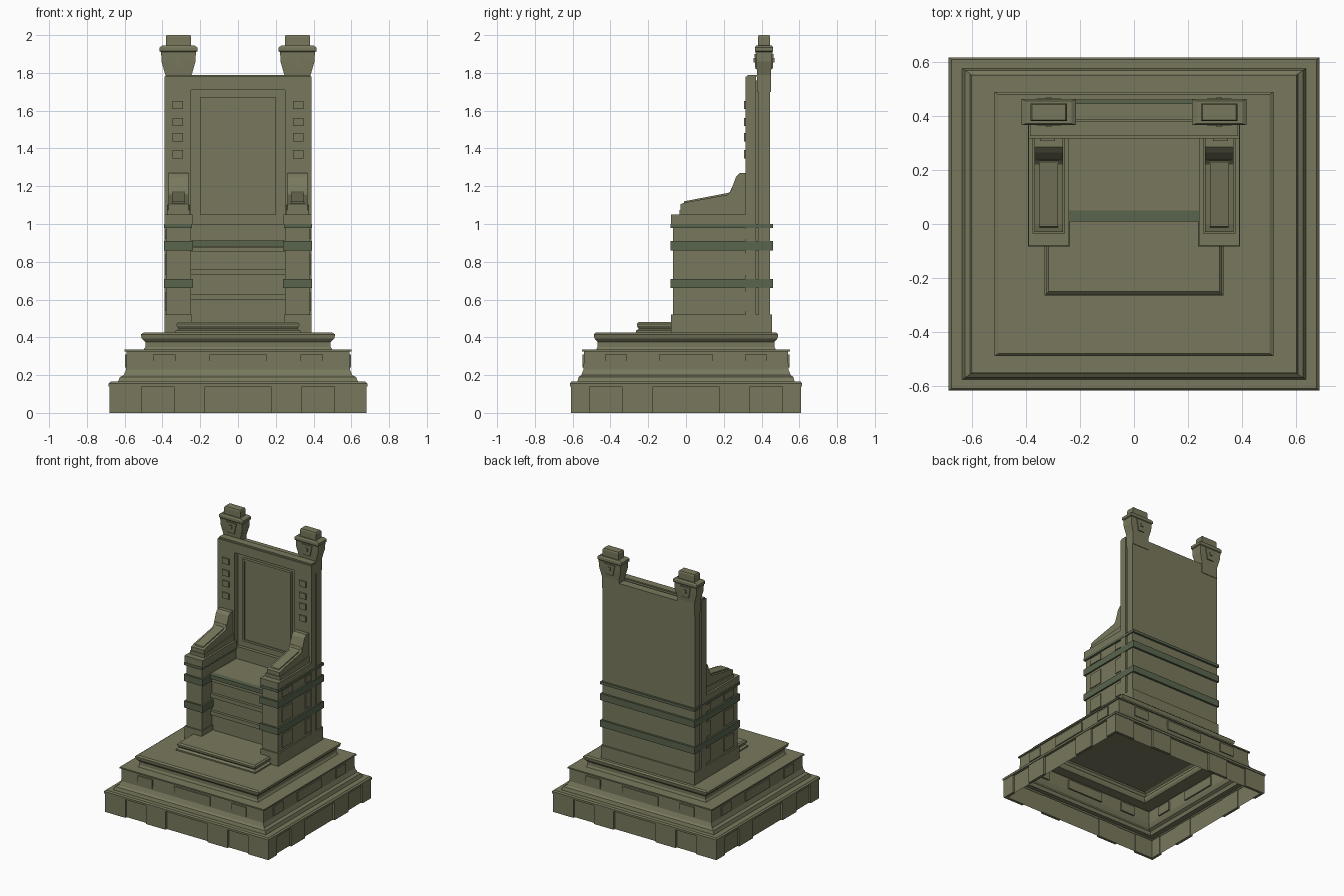
import bpy, bmesh

def material(name, rgb):
    m = bpy.data.materials.new(name)
    m.diffuse_color = (*rgb, 1)
    return m

STONE = material("olive_stone", (0.19, 0.19, 0.11))
BAND = material("green_band", (0.10, 0.13, 0.075))

def finish(name, bm, mat=STONE):
    bmesh.ops.recalc_face_normals(bm, faces=bm.faces)
    me = bpy.data.meshes.new(name)
    bm.to_mesh(me)
    bm.free()
    me.materials.append(mat)
    ob = bpy.data.objects.new(name, me)
    bpy.context.collection.objects.link(ob)
    return ob

def add_rings(bm, rings, cx=0, cy=0, bottom=True):
    """Stack rectangles (half x, half y, z) into one stepped solid."""
    prev = None
    for hx, hy, z in rings:
        cur = [bm.verts.new((cx + sx * hx, cy + sy * hy, z))
               for sx, sy in ((-1, -1), (1, -1), (1, 1), (-1, 1))]
        if prev:
            for i in range(4):
                j = (i + 1) % 4
                bm.faces.new((prev[i], prev[j], cur[j], cur[i]))
        elif bottom:
            bm.faces.new(cur[::-1])
        prev = cur
    bm.faces.new(prev)

def stack(name, rings, cx=0, cy=0, bottom=True):
    bm = bmesh.new()
    add_rings(bm, rings, cx, cy, bottom)
    return finish(name, bm)

def boxes(name, items, mat=STONE, mirror=False):
    """Boxes given as (x0, x1, y0, y1, z0, z1), optionally mirrored in x."""
    bm = bmesh.new()
    for x0, x1, y0, y1, z0, z1 in items:
        for s in ((1, -1) if mirror else (1,)):
            add_rings(bm, [((x1 - x0) / 2, (y1 - y0) / 2, z) for z in (z0, z1)],
                      s * (x0 + x1) / 2, (y0 + y1) / 2)
    return finish(name, bm, mat)

def extrude_x(bm, profile, x0, x1):
    """Side profile (y, z) extruded between two x values."""
    a = [bm.verts.new((x0, y, z)) for y, z in profile]
    f = bm.faces.new(a)
    out = bmesh.ops.extrude_face_region(bm, geom=[f])["geom"]
    bmesh.ops.translate(bm, vec=(x1 - x0, 0, 0),
                        verts=[v for v in out if isinstance(v, bmesh.types.BMVert)])

# Stepped plinth, an open shell seen from below
stack("stepped_plinth", [
    (.665, .595, 0), (.665, .595, .14), (.685, .615, .14), (.685, .615, .155),
    (.675, .608, .165), (.635, .575, .165), (.625, .568, .19), (.605, .555, .20),
    (.592, .542, .23), (.59, .54, .325), (.6, .55, .325), (.6, .55, .335),
    (.50, .475, .335), (.49, .468, .35), (.49, .468, .375), (.51, .485, .395),
    (.515, .488, .415), (.50, .478, .425)], bottom=False)

# Raised blocks around the bottom course
blocks = []
for s in (-1, 1):
    y0, y1 = sorted((s * .59, s * .61))
    x0, x1 = sorted((s * .66, s * .68))
    for t in (-1, 1):
        a, b = sorted((t * .175, t * .34))
        blocks += [(a, b, y0, y1, 0, .14), (x0, x1, a, b, 0, .14)]
        c, d = sorted((t * .51, t * .68))
        e, f = sorted((t * .51, t * .61))
        blocks += [(c, d, y0, y1, 0, .14), (x0, x1, e, f, 0, .14)]
boxes("bottom_course_blocks", blocks)

# Panels on the second step
panels = []
for a, b in ((-.45, -.33), (-.15, .15), (.33, .45)):
    for s in (-1, 1):
        y0, y1 = sorted((s * .53, s * .549))
        x0, x1 = sorted((s * .58, s * .599))
        panels += [(a, b, y0, y1, .24, .31),
                   (x0, x1, a * .95, b * .95, .24, .31)]
boxes("second_step_panels", panels)

# Foot step
stack("foot_step", [(.33, .17, .42), (.33, .17, .435), (.315, .155, .445),
                    (.325, .165, .46), (.325, .165, .47), (.315, .155, .48)], cy=-.095)

# Arm pedestals with plinth, shaft and cap
boxes("arm_pedestals", [(.245, .39, -.08, .33, .42, .52),
                        (.25, .38, -.07, .33, .52, 1.0),
                        (.24, .39, -.08, .33, 1.0, 1.05)], mirror=True)

# Raised panels on the pedestal sides and fronts
rows = ((.54, .64), (.73, .84), (.92, .97))
boxes("pedestal_side_panels",
      [(.375, .386, y0, y1, z0, z1) for z0, z1 in rows
       for y0, y1 in ((-.02, .095), (.255, .37))], mirror=True)

# Seat with stepped riser
boxes("seat_and_riser", [(-.25, .25, .05, .33, .42, .91),
                         (-.25, .25, .03, .06, .60, .63),
                         (-.25, .25, .03, .06, .73, .76),
                         (-.25, .25, .025, .06, .855, .875)])

# Green bands round pedestals, seat edge and back
boxes("pedestal_bands", [(.237, .392, -.083, .39, z0, z1)
                         for z0, z1 in ((.66, .71), (.86, .91))], BAND, True)
boxes("thin_pedestal_bands", [(.243, .392, -.083, .39, .98, 1.0)], BAND, True)
boxes("back_bands", [(-.392, .392, .37, .46, z0, z1)
                     for z0, z1 in ((.66, .71), (.86, .91), (.98, 1.0))], BAND)
boxes("seat_edge_band", [(-.245, .245, .01, .05, .882, .912)], BAND)

# Chair back: rear board, front frame and recessed panel
boxes("back_board", [(-.385, .385, .385, .445, .42, 1.77),
                     (-.375, .375, .36, .39, .42, 1.76),
                     (-.39, .39, .32, .455, .42, .52)])
boxes("back_frame", [(-.39, -.25, .315, .37, .42, 1.71),
                     (.25, .39, .315, .37, .42, 1.71),
                     (-.39, .39, .315, .37, 1.71, 1.78),
                     (-.385, .385, .325, .38, 1.78, 1.79),
                     (-.25, .25, .335, .37, .90, 1.0)])
boxes("back_panel", [(-.2, .2, .345, .365, 1.05, 1.67)])
boxes("back_panel_border", [(-.2, -.185, .338, .35, 1.05, 1.67),
                            (.185, .2, .338, .35, 1.05, 1.67),
                            (-.185, .185, .338, .35, 1.05, 1.065),
                            (-.185, .185, .338, .35, 1.655, 1.67)])
boxes("back_studs", [(.292, .348, .306, .32, z - .022, z + .022)
                     for z in (1.37, 1.46, 1.54, 1.63)], mirror=True)

# Arm rests: sloping rest rising to a block against the back
arm = [(-.03, 1.05), (-.03, 1.105), (.0, 1.115), (.22, 1.155), (.235, 1.17),
       (.265, 1.25), (.285, 1.27), (.315, 1.27), (.315, 1.05)]
inlay = [(-.015, 1.10), (-.01, 1.12), (.225, 1.165), (.25, 1.18), (.275, 1.245),
         (.30, 1.245), (.30, 1.10)]
bm = bmesh.new()
for s in (1, -1):
    extrude_x(bm, arm, s * .262, s * .368)
    extrude_x(bm, inlay, s * .28, s * .35)
    extrude_x(bm, [(-.035, 1.05), (-.035, 1.075), (.315, 1.10), (.315, 1.05)],
              s * .255, s * .375)
    extrude_x(bm, [(.225, 1.14), (.24, 1.19), (.27, 1.19), (.27, 1.14)],
              s * .27, s * .36)
finish("arm_rests", bm)

# Flared post tops
for side, s in (("right", 1), ("left", -1)):
    stack(side + "_post_top", [
        (.07, .036, 1.70), (.07, .036, 1.79), (.09, .042, 1.86), (.092, .044, 1.91),
        (.1, .048, 1.915), (.1, .048, 1.935), (.085, .042, 1.945), (.067, .032, 1.945),
        (.067, .032, 1.99), (.062, .028, 2.0)], cx=s * .315, cy=.413)
    # Tapered badge on front and back
    bm = bmesh.new()
    add_rings(bm, [(.026, .046, 1.82), (.045, .05, 1.90)], s * .315, .413)
    add_rings(bm, [(.010, .055, 1.855), (.010, .055, 1.88)], s * .315, .413)
    finish(side + "_post_badge", bm)
